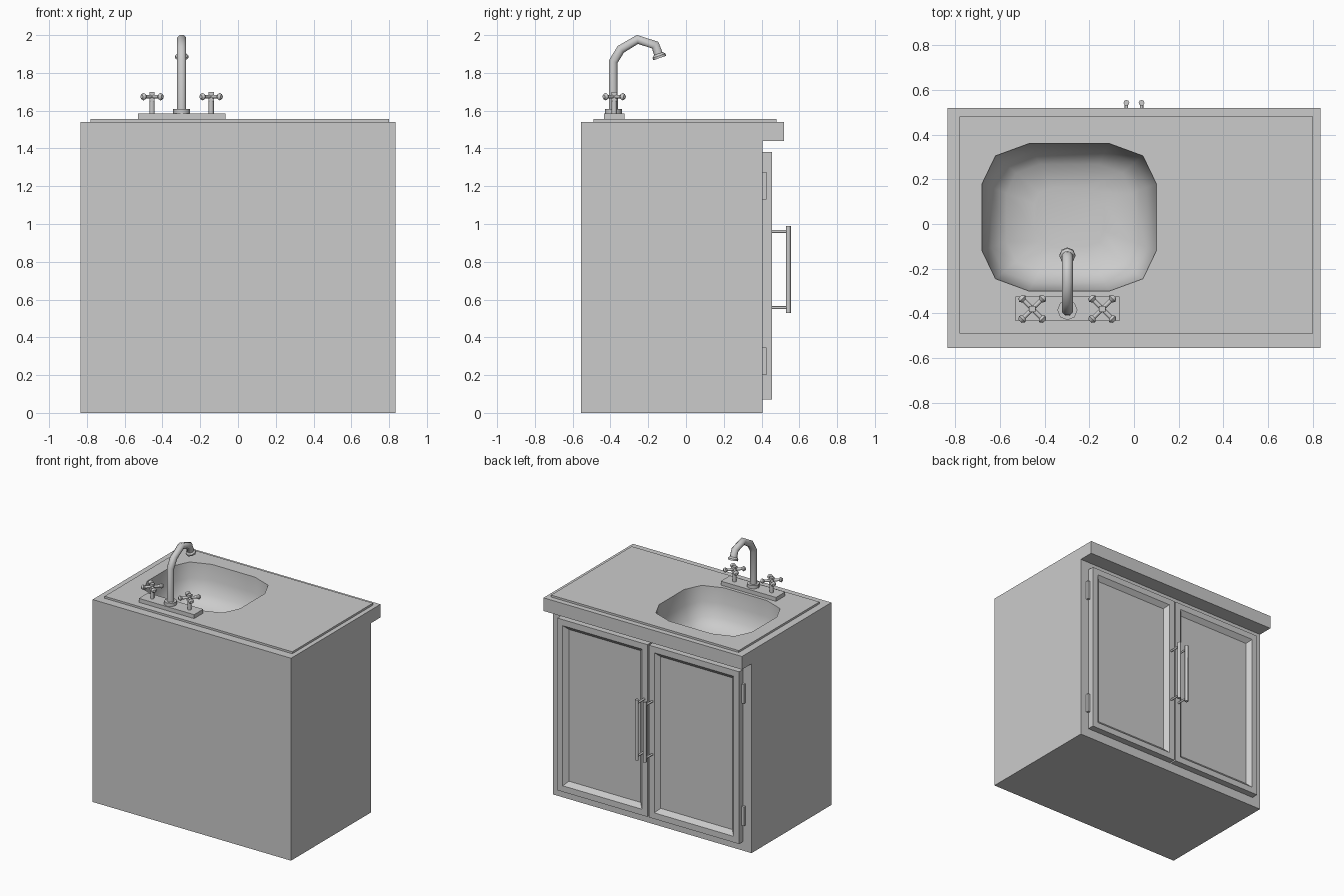
import bpy, bmesh, math
from mathutils import Vector, Matrix

if "Cube" in bpy.data.objects:
    bpy.data.objects.remove(bpy.data.objects["Cube"])

grey = bpy.data.materials.new("plain grey")
grey.use_nodes = True
COLOUR = (0.6, 0.6, 0.6, 1)
grey.diffuse_color = COLOUR
grey.node_tree.nodes["Principled BSDF"].inputs["Base Color"].default_value = COLOUR


def finish(name, bm, smooth=None):
    bmesh.ops.recalc_face_normals(bm, faces=bm.faces)
    mesh = bpy.data.meshes.new(name)
    bm.to_mesh(mesh)
    bm.free()
    mesh.materials.append(grey)
    obj = bpy.data.objects.new(name, mesh)
    bpy.context.collection.objects.link(obj)
    if smooth:
        smooth_by_angle(obj, smooth)
    return obj


def activate(obj):
    bpy.ops.object.select_all(action="DESELECT")
    obj.select_set(True)
    bpy.context.view_layer.objects.active = obj


def smooth_by_angle(obj, degrees):
    activate(obj)
    bpy.ops.object.shade_smooth_by_angle(angle=math.radians(degrees))


def add_box(bm, low, high):
    low, high = Vector(low), Vector(high)
    matrix = Matrix.Translation((low + high) / 2) @ Matrix.Diagonal((high - low).to_4d())
    return bmesh.ops.create_cube(bm, size=1, matrix=matrix)


def add_rod(bm, start, end, r1, r2=None, sides=8):
    start, end = Vector(start), Vector(end)
    turn = (end - start).to_track_quat("Z", "Y").to_matrix().to_4x4()
    bmesh.ops.create_cone(bm, cap_ends=True, segments=sides, radius1=r1,
                          radius2=r1 if r2 is None else r2, depth=(end - start).length,
                          matrix=Matrix.Translation((start + end) / 2) @ turn)


def add_loft(bm, rings):
    loops = [[bm.verts.new(p) for p in ring] for ring in rings]
    for a, b in zip(loops, loops[1:]):
        for i in range(len(a)):
            j = (i + 1) % len(a)
            bm.faces.new((a[i], a[j], b[j], b[i]))
    bm.faces.new(loops[0])
    bm.faces.new(loops[-1])


# Cabinet with the overhanging counter edge, as one extruded profile
profile = [(-0.555, 0), (0.405, 0), (0.405, 1.44), (0.52, 1.44), (0.52, 1.54), (-0.555, 1.54)]
bm = bmesh.new()
add_loft(bm, [[(x, y, z) for y, z in profile] for x in (-0.835, 0.835)])
cabinet = finish("cabinet", bm)

# Thin raised worktop
bm = bmesh.new()
add_box(bm, (-0.78, -0.49, 1.535), (0.80, 0.48, 1.555))
worktop = finish("worktop", bm)

# Sink bowl, cut out of the worktop and cabinet
corner = [(0.39, 0.15), (0.33, 0.275), (0.18, 0.33)]
outline = corner + [(-x, y) for x, y in reversed(corner)]
outline += [(-x, -y) for x, y in outline]
rings = [(1, 1.6), (1, 1.555), (0.97, 1.44), (0.89, 1.34), (0.72, 1.28), (0.4, 1.26)]
bm = bmesh.new()
add_loft(bm, [[(-0.29 + x * s, 0.03 + y * s, z) for x, y in outline] for s, z in rings])
cutter = finish("sink_cutter", bm)
cutter.hide_render = True
for obj in (cabinet, worktop):
    cut = obj.modifiers.new("sink", "BOOLEAN")
    cut.operation = "DIFFERENCE"
    cut.solver = "EXACT"
    cut.object = cutter
    activate(obj)
    bpy.ops.object.modifier_apply(modifier=cut.name)
    smooth_by_angle(obj, 50)
bpy.data.objects.remove(cutter)

# Doors with bevelled sunken panels, hinges and bar handles
for side, label in ((1, "left"), (-1, "right")):
    bm = bmesh.new()
    x1, x2 = sorted((side * 0.006, side * 0.765))
    add_box(bm, (x1, 0.40, 0.07), (x2, 0.455, 1.38))
    bm.normal_update()
    face = max(bm.faces, key=lambda f: f.normal.y)
    bmesh.ops.inset_region(bm, faces=[face], thickness=0.065)
    bmesh.ops.inset_region(bm, faces=[face], thickness=0.045, depth=-0.03)
    finish(label + "_door", bm)

    bm = bmesh.new()
    for z in (0.2, 1.13):
        x1, x2 = sorted((side * 0.75, side * 0.785))
        add_box(bm, (x1, 0.40, z), (x2, 0.425, z + 0.145))
    finish(label + "_hinges", bm)

    bm = bmesh.new()
    x = side * 0.034
    add_rod(bm, (x, 0.542, 0.53), (x, 0.542, 0.99), 0.013)
    for z in (0.557, 0.96):
        add_rod(bm, (x, 0.45, z), (x, 0.542, z), 0.008)
    finish(label + "_handle", bm, 50)

# Tap mounting plate
bm = bmesh.new()
add_box(bm, (-0.53, -0.435, 1.55), (-0.065, -0.325, 1.585))
finish("tap_plate", bm)

# Curved spout: rings swept along a bent path, with a collar and a flared mouth
path = [Vector((-0.298, y, z)) for y, z in (
    (-0.385, 1.58), (-0.385, 1.86), (-0.345, 1.925), (-0.257, 1.977),
    (-0.163, 1.947), (-0.143, 1.89))]
rings = []
for i, p in enumerate(path):
    before = (p - path[i - 1]).normalized() if i else Vector((0, 0, 1))
    after = (path[i + 1] - p).normalized() if i + 1 < len(path) else before
    along = (before + after).normalized()
    across = Vector((1, 0, 0))
    up = along.cross(across)
    ring = []
    for k in range(8):
        a = math.tau * (k + 0.5) / 8
        ring.append(p + 0.026 * (across * math.cos(a) + up * math.sin(a)))
    rings.append(ring)
bm = bmesh.new()
add_loft(bm, rings)
add_rod(bm, path[0], path[0] + Vector((0, 0, 0.03)), 0.045)
tip = path[-1]
out = (tip - path[-2]).normalized()
add_rod(bm, tip - out * 0.012, tip, 0.026, 0.036)
add_rod(bm, tip, tip + out * 0.012, 0.036)
finish("spout", bm, 50)

# Two cross-handled valves
for x, label in ((-0.455, "right"), (-0.142, "left")):
    centre = Vector((x, -0.38, 1.674))
    bm = bmesh.new()
    add_rod(bm, (x, -0.38, 1.58), centre, 0.014)
    add_box(bm, centre - Vector((0.014, 0.014, 0.022)), centre + Vector((0.014, 0.014, 0.024)))
    for k in range(4):
        a = math.radians(45 + 90 * k)
        arm = Vector((math.cos(a), math.sin(a), 0))
        add_rod(bm, centre, centre + arm * 0.055, 0.010)
        add_rod(bm, centre + arm * 0.052, centre + arm * 0.064, 0.011, 0.020)
        add_rod(bm, centre + arm * 0.064, centre + arm * 0.078, 0.020, 0.010)
    finish(label + "_valve", bm, 50)
